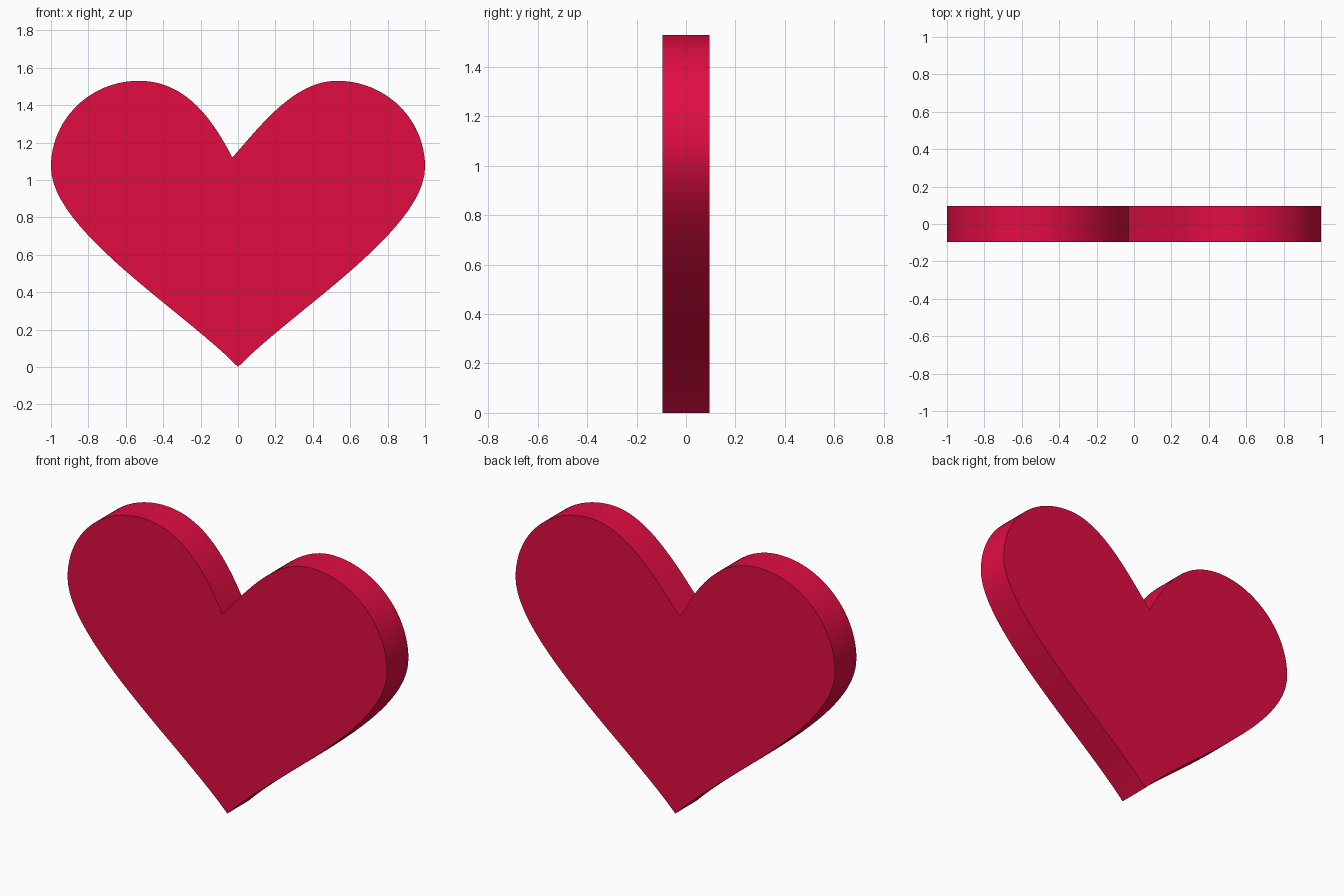
import bpy, bmesh
from mathutils import Vector
from mathutils.geometry import interpolate_bezier

if "Cube" in bpy.data.objects:
    bpy.data.objects.remove(bpy.data.objects["Cube"])

HALF_DEPTH = 0.096
STEPS = 24

# Heart outline in x, z: start, handle, handle of each Bezier segment, anticlockwise
SEGMENTS = [
    [(0, 0), (0.29, 0.30), (1, 0.73)],                # right lower flank
    [(1, 1.07), (1, 1.325), (0.79, 1.53)],            # right lobe
    [(0.53, 1.53), (0.30, 1.53), (0.12, 1.29)],       # right side of the notch
    [(-0.03, 1.12), (-0.13, 1.31), (-0.27, 1.53)],    # left side of the notch
    [(-0.53, 1.53), (-0.79, 1.53), (-1, 1.325)],      # left lobe
    [(-1, 1.07), (-1, 0.73), (-0.29, 0.30)],          # left lower flank
]


def outline():
    points = []
    for i, seg in enumerate(SEGMENTS):
        end = SEGMENTS[(i + 1) % len(SEGMENTS)][0]
        a, b, c, d = (Vector((x, 0, z)) for x, z in seg + [end])
        points += interpolate_bezier(a, b, c, d, STEPS + 1)[:-1]
    return points


# Front face, extruded backwards
bm = bmesh.new()
verts = [bm.verts.new((p.x, -HALF_DEPTH, p.z)) for p in outline()]
face = bm.faces.new(verts)
result = bmesh.ops.extrude_face_region(bm, geom=[face], use_keep_orig=True)
moved = [g for g in result["geom"] if isinstance(g, bmesh.types.BMVert)]
bmesh.ops.translate(bm, verts=moved, vec=(0, 2 * HALF_DEPTH, 0))
bmesh.ops.recalc_face_normals(bm, faces=bm.faces)

mesh = bpy.data.meshes.new("heart")
bm.to_mesh(mesh)
bm.free()
heart = bpy.data.objects.new("heart", mesh)
bpy.context.collection.objects.link(heart)

# Red finish
red = bpy.data.materials.new("red")
red.diffuse_color = (0.75, 0.004, 0.055, 1)
red.use_nodes = True
red.node_tree.nodes["Principled BSDF"].inputs["Base Color"].default_value = red.diffuse_color
mesh.materials.append(red)

# Smooth rim, sharp borders
bpy.context.view_layer.objects.active = heart
heart.select_set(True)
bpy.ops.object.shade_smooth_by_angle(angle=0.52)
